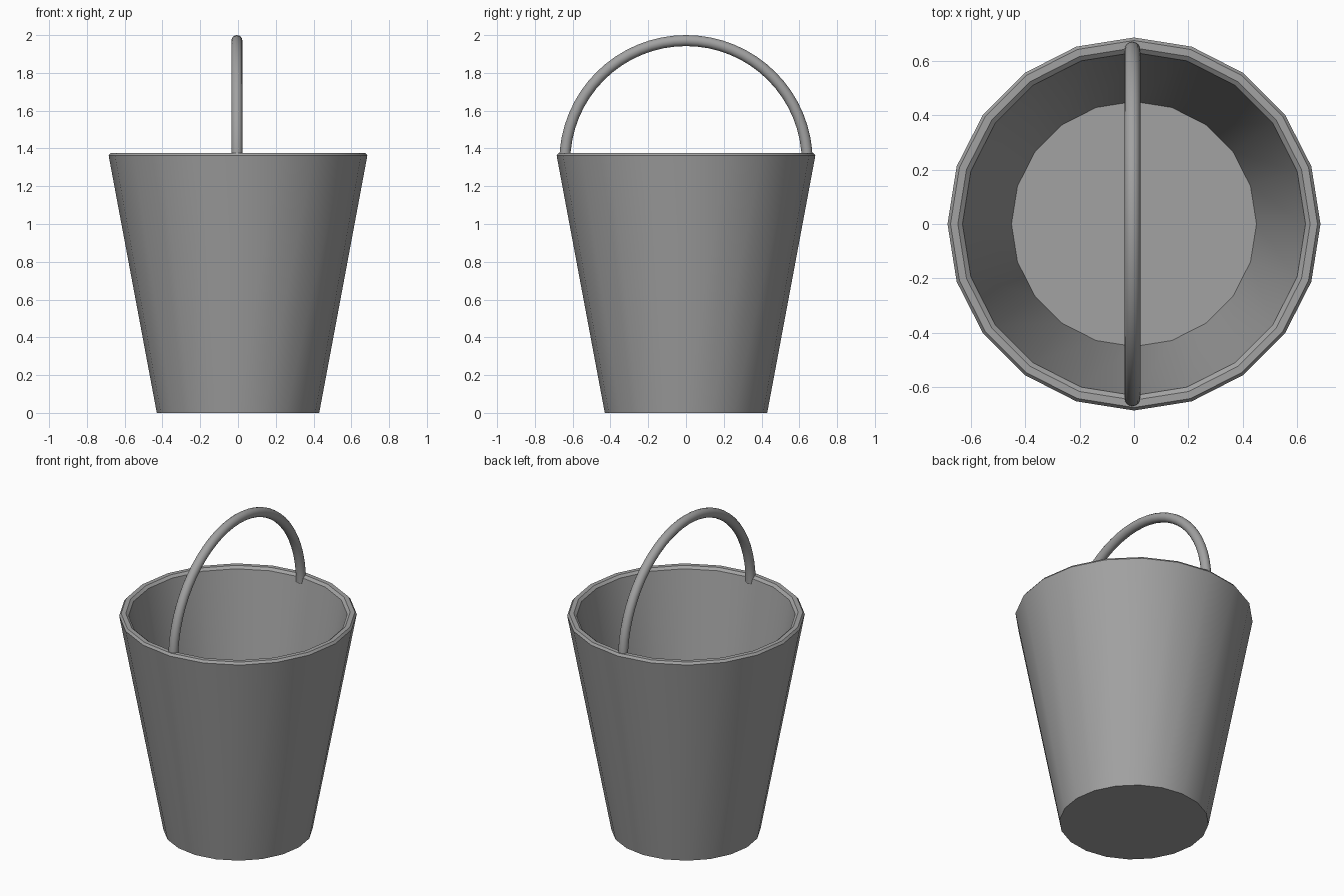
import bpy, bmesh, math
from mathutils import Vector

cube = bpy.data.objects.get("Cube")
if cube:
    bpy.data.objects.remove(cube, do_unlink=True)

# Single grey metal
metal = bpy.data.materials.new("grey metal")
metal.use_nodes = True
GREY = (0.36, 0.36, 0.36, 1)
metal.diffuse_color = GREY
metal.node_tree.nodes["Principled BSDF"].inputs["Base Color"].default_value = GREY


def ring(bm, count, place):
    return [bm.verts.new(place(2 * math.pi * i / count)) for i in range(count)]


def bridge_and_cap(bm, rings):
    """Skin consecutive rings and close both ends."""
    for a, b in zip(rings, rings[1:]):
        n = len(a)
        for i in range(n):
            j = (i + 1) % n
            bm.faces.new((a[i], a[j], b[j], b[i]))
    bm.faces.new(rings[0])
    bm.faces.new(rings[-1])
    bmesh.ops.recalc_face_normals(bm, faces=bm.faces)


def finish(bm, name):
    mesh = bpy.data.meshes.new(name)
    bm.to_mesh(mesh)
    bm.free()
    mesh.materials.append(metal)
    obj = bpy.data.objects.new(name, mesh)
    bpy.context.collection.objects.link(obj)
    bpy.ops.object.select_all(action='DESELECT')
    bpy.context.view_layer.objects.active = obj
    obj.select_set(True)
    bpy.ops.object.shade_smooth_by_angle(angle=math.radians(30))
    return obj


# Bucket: tapered outer wall, chamfered rim, inner wall and floor
SIDES = 20
profile = [(0.43, 0), (0.685, 1.363), (0.674, 1.377),
           (0.647, 1.377), (0.63, 1.363), (0.45, 0.32)]
bm = bmesh.new()
bridge_and_cap(bm, [
    ring(bm, SIDES, lambda a, r=r, z=z: (r * math.cos(a), r * math.sin(a), z))
    for r, z in profile])
finish(bm, "bucket")

# Handle: half hoop of round bar standing on the rim, front to back
HOOP, BAR, STEPS = 0.642, 0.029, 32
centre = Vector((-0.006, 0, 1.329))
bm = bmesh.new()
rings = []
for s in range(STEPS + 1):
    t = math.pi * s / STEPS
    out = Vector((0, math.cos(t), math.sin(t)))
    rings.append(ring(bm, 16, lambda a, out=out: centre + out * (
        HOOP + BAR * math.cos(a)) + Vector((BAR * math.sin(a), 0, 0))))
bridge_and_cap(bm, rings)
finish(bm, "handle")
